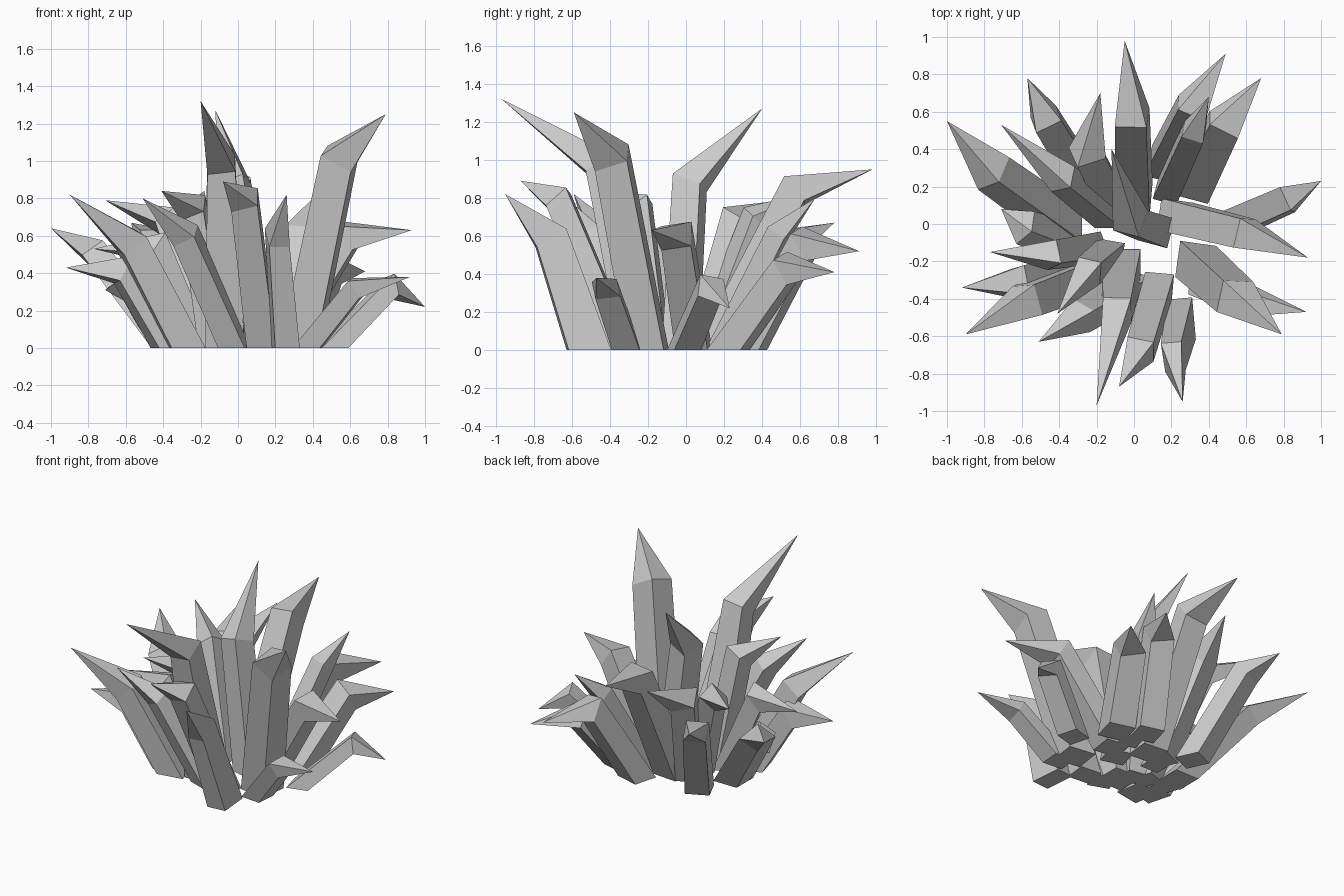
import bpy, bmesh, math
from mathutils import Vector, Matrix

if "Cube" in bpy.data.objects:
    bpy.data.objects.remove(bpy.data.objects["Cube"])

CORNERS = ((-1, -1), (1, -1), (1, 1), (-1, 1))

# One bent four-sided shard: flat foot, mitred shoulder ring, sharp outward tip
def shard(name, foot, shoulder, tip, h, twist=0, taper=1.08, deep=1.0):
    foot, shoulder, tip = Vector((*foot, 0)), Vector(shoulder), Vector(tip)
    d1 = (shoulder - foot).normalized()
    d2 = (tip - shoulder).normalized()
    n = (d1 + d2).normalized()
    turn = Matrix.Rotation(math.radians(twist), 3, 'Z')
    bm = bmesh.new()
    low, high = [], []
    for cx, cy in CORNERS:
        off = turn @ Vector((cx * h, cy * h * deep, 0))
        # slide along the body axis onto the mitre plane
        up = off - d1 * (off.dot(n) / d1.dot(n))
        low.append(bm.verts.new(foot + off * taper))
        high.append(bm.verts.new(shoulder + up))
    top = bm.verts.new(tip)
    bm.faces.new(low[::-1])
    for i in range(4):
        j = (i + 1) % 4
        bm.faces.new((low[i], low[j], high[j], high[i]))
        bm.faces.new((high[i], high[j], top))
    bmesh.ops.recalc_face_normals(bm, faces=bm.faces)
    me = bpy.data.meshes.new(name)
    bm.to_mesh(me)
    bm.free()
    bpy.context.collection.objects.link(bpy.data.objects.new(name, me))

# front shards
shard("front_tall", (-.07, -.24), (-.09, -.46, .98), (-.2, -.97, 1.32), .075, 0, 1.4)
shard("front_mid", (.13, -.34), (.035, -.67, .79), (-.08, -.87, .89), .072, -5)
shard("front_low", (.255, -.51), (.21, -.71, .59), (.26, -.95, .82), .055, 5, 1.2, 1.7)
shard("front_left_lean", (-.01, -.33), (-.28, -.49, .6), (-.51, -.63, .8), .07, -20)
shard("front_left_inner", (-.13, -.16), (-.24, -.25, .75), (-.41, -.48, .84), .065, -10)
# right shards
shard("right_tall", (.33, -.20), (.54, -.39, 1.01), (.79, -.59, 1.25), .09, -8)
shard("right_mid", (.22, .04), (.59, -.05, .6), (.93, -.18, .63), .08, -8)
shard("right_front_low", (.37, -.31), (.63, -.42, .32), (.92, -.47, .38), .068, -5)
shard("right_low", (.5, -.01), (.82, .13, .33), (1.0, .23, .22), .068, 15)
# back shards
shard("centre_tall", (.12, -.03), (-.02, .02, .88), (-.12, .40, 1.27), .075, -15)
shard("back_long", (0, .14), (-.01, .57, .84), (-.05, .98, .95), .085, -5)
shard("back_right_far", (.16, .32), (.31, .62, .56), (.49, .91, .52), .08, -15)
shard("back_right_low", (.33, .22), (.48, .53, .43), (.68, .78, .41), .085, -15)
shard("back_right_inner", (.18, .18), (.32, .49, .62), (.40, .68, .80), .06, -15)
shard("back_left_inner", (-.12, .12), (-.25, .38, .68), (-.18, .70, .84), .078, 25)
shard("back_left_far", (-.28, .25), (-.47, .56, .58), (-.57, .78, .67), .075, 25)
# left shards
shard("left_back_high", (-.14, .05), (-.38, .24, .68), (-.71, .53, .79), .065, 0)
shard("left_back_wide", (-.37, .0), (-.75, .27, .5), (-1.0, .55, .64), .085)
shard("left_low", (-.37, -.1), (-.58, -.02, .35), (-.71, .08, .31), .07, 20)
shard("left_mid", (-.22, -.13), (-.44, -.165, .54), (-.77, -.15, .53), .065, 20)
shard("left_front_low", (-.36, -.25), (-.61, -.31, .42), (-.92, -.34, .43), .08, 15)
shard("left_front_high", (-.28, -.3), (-.57, -.41, .56), (-.90, -.59, .82), .085, 10)
